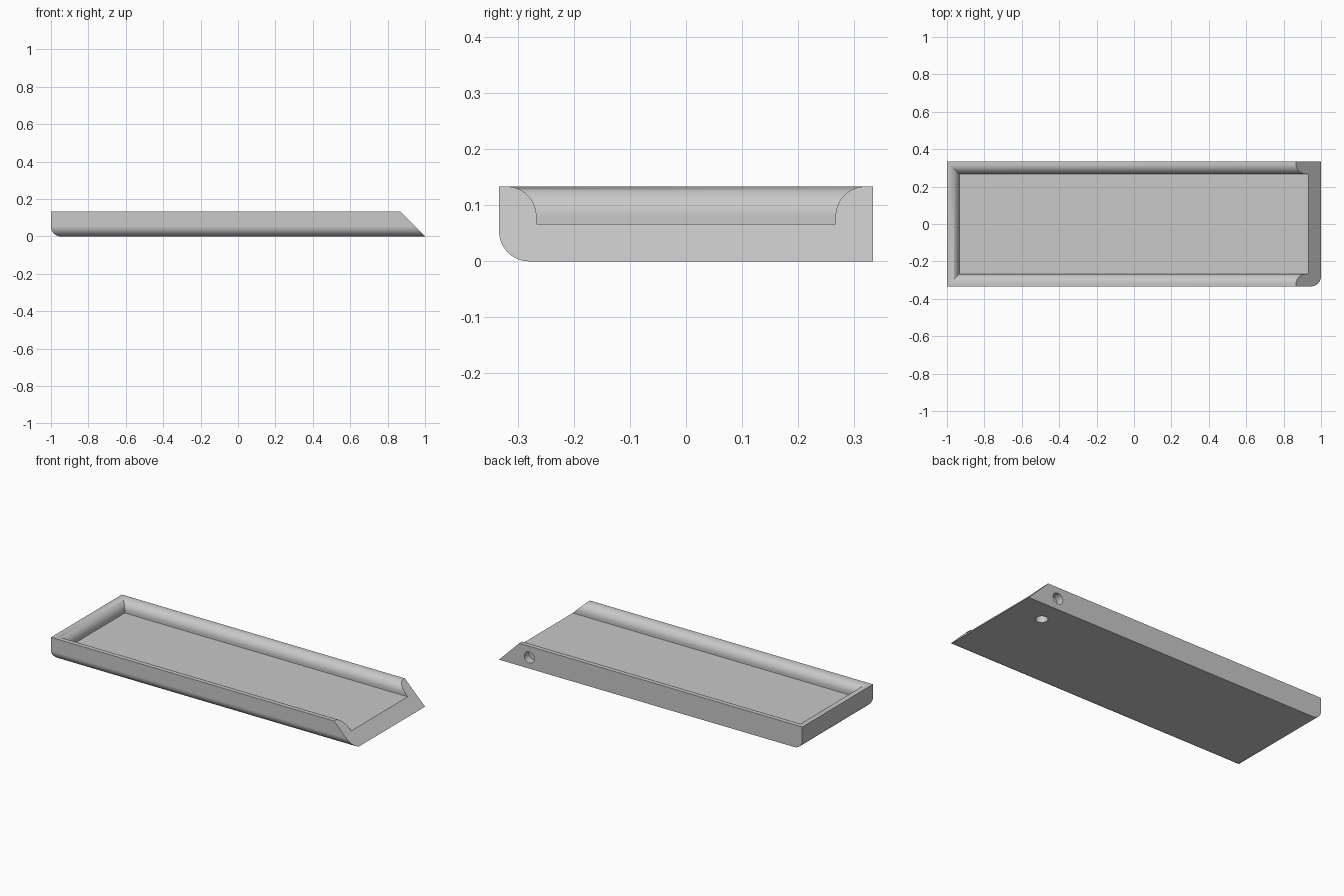
import bpy, bmesh
from math import sin, cos, pi, radians
from mathutils import Matrix

cube = bpy.data.objects.get("Cube")
if cube:
    bpy.data.objects.remove(cube)

HALF_W, HEIGHT, WALL, ROUND, STEPS = 0.3333, 0.1333, 0.0667, 0.0533, 16

grey = bpy.data.materials.new("plain grey")
grey.diffuse_color = (0.58, 0.58, 0.58, 1)
grey.use_nodes = True
grey.node_tree.nodes["Principled BSDF"].inputs["Base Color"].default_value = grey.diffuse_color


def add_object(name, bm):
    bmesh.ops.recalc_face_normals(bm, faces=bm.faces)
    mesh = bpy.data.meshes.new(name)
    bm.to_mesh(mesh)
    bm.free()
    mesh.materials.append(grey)
    obj = bpy.data.objects.new(name, mesh)
    bpy.context.collection.objects.link(obj)
    return obj


def stack(name, levels):
    """Loft rectangles given as (z, left, right, front, back)."""
    bm = bmesh.new()
    rings = []
    for z, x0, x1, y0, y1 in levels:
        corners = ((x0, y0), (x1, y0), (x1, y1), (x0, y1))
        rings.append([bm.verts.new((x, y, z)) for x, y in corners])
    for low, high in zip(rings, rings[1:]):
        for i in range(4):
            j = (i + 1) % 4
            bm.faces.new((low[i], low[j], high[j], high[i]))
    bm.faces.new(rings[0])
    bm.faces.new(rings[-1])
    return add_object(name, bm)


def drill(name, location, depth, axis):
    bm = bmesh.new()
    turn = Matrix.Rotation(pi / 2, 4, "X") if axis == "Y" else Matrix()
    bmesh.ops.create_cone(bm, cap_ends=True, segments=40, radius1=0.033, radius2=0.033,
                          depth=2 * depth, matrix=Matrix.Translation(location) @ turn)
    return add_object(name, bm)


# Body: rounded lower front and left edges, sloped right end
angles = [i / STEPS * pi / 2 for i in range(STEPS + 1)]
levels = []
for a in angles:
    z, inset = ROUND * (1 - cos(a)), ROUND * (1 - sin(a))
    levels.append((z, -1 + inset, 1 - z, -HALF_W + inset, HALF_W))
levels.append((HEIGHT, -1, 1 - HEIGHT, -HALF_W, HALF_W))
tray = stack("tray", levels)

# Hollow: open at the right end, with rounded wall tops
inner_x, inner_y = -1 + WALL, HALF_W - WALL
levels = [(WALL, inner_x, 1.2, -inner_y, inner_y)]
for a in angles:
    z, out = HEIGHT - ROUND + ROUND * sin(a), ROUND * (1 - cos(a))
    levels.append((z, inner_x - out, 1.2, -inner_y - out, inner_y + out))
levels.append((HEIGHT + 0.1,) + levels[-1][1:])

# Blind holes in the back wall and the underside
cutters = [
    stack("hollow_cutter", levels),
    drill("back_hole_cutter", (0.8, HALF_W, 0.0667), 0.045, "Y"),
    drill("bottom_hole_cutter", (0.8, 0.2, 0), 0.05, "Z"),
]

bpy.ops.object.select_all(action="DESELECT")
bpy.context.view_layer.objects.active = tray
tray.select_set(True)
for cutter in cutters:
    cutter.hide_render = True
    mod = tray.modifiers.new("cut", "BOOLEAN")
    mod.operation, mod.solver, mod.object = "DIFFERENCE", "EXACT", cutter
    bpy.ops.object.modifier_apply(modifier=mod.name)
    bpy.data.objects.remove(cutter)

# Smooth rounds with flat large faces
bpy.ops.object.shade_smooth_by_angle(angle=radians(30))
weighted = tray.modifiers.new("clean_shading", "WEIGHTED_NORMAL")
weighted.keep_sharp = True
